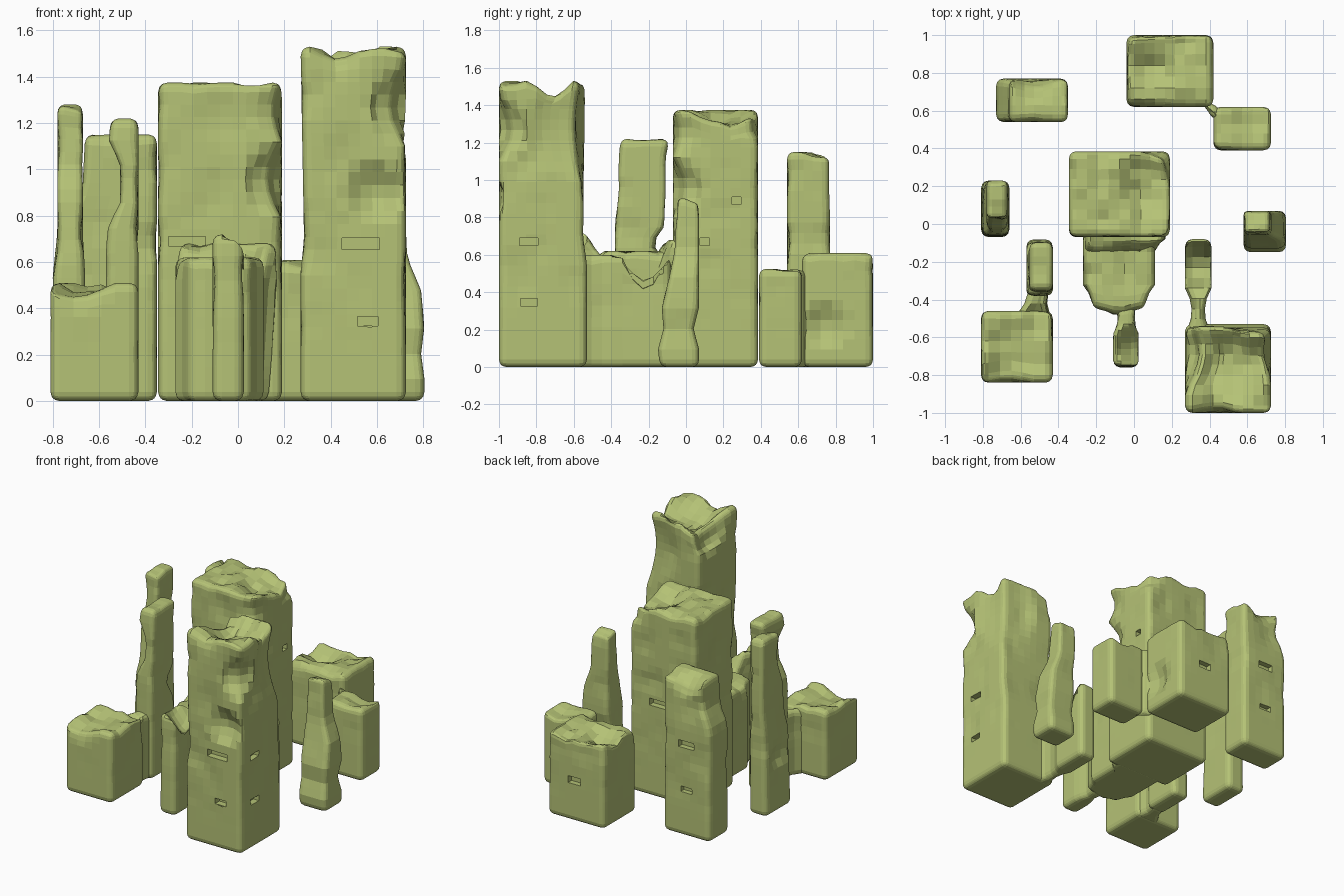
import bpy, bmesh
from mathutils import Vector, noise

mat = bpy.data.materials.new("moss_stone")
mat.diffuse_color = (0.46, 0.54, 0.18, 1)


def clamp(v, a, b):
    return max(a, min(b, v))


def cuts(a, b, r, step):
    """Cut positions along one axis: tight at the rounded edges, even between."""
    n = max(1, round((b - a - 2 * r) / step))
    mid = [a + r + (b - a - 2 * r) * i / n for i in range(n + 1)]
    return [a + r * 0.42] + mid + [b - r * 0.42]


def level_at(levels, z):
    """Footprint (x0, x1, y0, y1) interpolated at height z."""
    if z <= levels[0][0]:
        return levels[0][1:]
    for p, q in zip(levels, levels[1:]):
        if z <= q[0]:
            t = (z - p[0]) / (q[0] - p[0])
            return [a + (b - a) * t for a, b in zip(p[1:], q[1:])]
    return levels[-1][1:]


def block(name, foot, h, levels=None, dents=(), windows=(), rough=0.05, r=0.04):
    """Worn rounded block. dents: (centre, radius, push), centre z None = full height.
    windows: (centre, size)."""
    x0, x1, y0, y1 = foot
    lo, hi = Vector((x0, y0, 0)), Vector((x1, y1, h))
    bm = bmesh.new()
    bmesh.ops.create_cube(bm, size=1)
    for v in bm.verts:
        v.co = Vector([lo[i] + (v.co[i] + 0.5) * (hi[i] - lo[i]) for i in range(3)])
    for i in range(3):
        n = Vector((0, 0, 0))
        n[i] = 1
        for c in cuts(lo[i], hi[i], r, 0.055):
            p = Vector((0, 0, 0))
            p[i] = c
            bmesh.ops.bisect_plane(bm, geom=bm.verts[:] + bm.edges[:] + bm.faces[:],
                                   plane_co=p, plane_no=n)
    levels = levels or [(0, *foot)]
    for v in bm.verts:
        # round the edges
        inner = Vector([clamp(v.co[i], lo[i] + r, hi[i] - r) for i in range(3)])
        p = inner + (v.co - inner).normalized() * r
        u, w, z = (p.x - x0) / (x1 - x0), (p.y - y0) / (y1 - y0), p.z
        # follow the height profile
        a, b, c, e = level_at(levels, z)
        p.x, p.y = a + u * (b - a), c + w * (e - c)
        # wear on the sides and the crown
        k = noise.noise(p * 6 + Vector((3.1, 1.7, 0.4)))
        side = max(0, k) * 0.022 * clamp((z - 0.15) / 0.5, 0, 1)
        p.x += side * (1 - 2 * u)
        p.y += side * (1 - 2 * w)
        top = clamp((z - h + 0.15) / 0.15, 0, 1)
        p.z -= top * rough * max(0, noise.noise(Vector((p.x, p.y, 0)) * 9) + 0.1) * 1.6
        q = p.copy()
        for centre, rad, push in dents:
            cz = q.z if centre[2] is None else centre[2]
            s = (q - Vector((centre[0], centre[1], cz))).length / rad
            if s < 1:
                p += Vector(push) * (1 - s * s)
        v.co = p
    bmesh.ops.recalc_face_normals(bm, faces=bm.faces[:])
    me = bpy.data.meshes.new(name)
    bm.to_mesh(me)
    bm.free()
    ob = bpy.data.objects.new(name, me)
    bpy.context.collection.objects.link(ob)
    # small window recesses
    cutters = []
    for centre, size in windows:
        bpy.ops.mesh.primitive_cube_add(size=1, location=centre)
        cut = bpy.context.object
        cut.scale = size
        cut.hide_render = True
        m = ob.modifiers.new("window", 'BOOLEAN')
        m.operation, m.object, m.solver = 'DIFFERENCE', cut, 'EXACT'
        cutters.append(cut)
    if cutters:
        dg = bpy.context.evaluated_depsgraph_get()
        new = bpy.data.meshes.new_from_object(ob.evaluated_get(dg))
        ob.modifiers.clear()
        ob.data = new
        for cut in cutters:
            bpy.data.objects.remove(cut)
    ob.data.materials.clear()
    ob.data.materials.append(mat)
    return ob


# tall front-right tower with a broken crown
block("tall_tower", (0.27, 0.725, -1.0, -0.53), 1.53,
      levels=[(0, 0.27, 0.725, -1.0, -0.53), (0.55, 0.27, 0.725, -1.0, -0.53),
              (0.7, 0.285, 0.725, -1.0, -0.55), (1.53, 0.27, 0.725, -1.0, -0.54)],
      dents=[((0.5, -0.75, 1.53), 0.2, (0, 0, -0.11)),
             ((0.43, -1.0, 1.53), 0.11, (0, 0.02, -0.05)),
             ((0.72, -0.70, 1.53), 0.12, (-0.02, 0, -0.08)),
             ((0.28, -0.68, 1.5), 0.2, (0.07, 0, -0.08)),
             ((0.725, -0.54, 1.3), 0.3, (-0.05, -0.05, 0)),
             ((0.72, -1.0, 1.27), 0.15, (-0.06, 0.06, 0)),
             ((0.59, -1.0, 0.9), 0.13, (0, 0.06, 0))],
      windows=[((0.56, -0.99, 0.345), (0.09, 0.08, 0.04)),
               ((0.53, -0.99, 0.68), (0.16, 0.08, 0.05)),
               ((0.72, -0.84, 0.345), (0.08, 0.09, 0.04)),
               ((0.72, -0.84, 0.67), (0.08, 0.1, 0.04))], rough=0.02)

# low broken wall behind the tall tower
block("broken_wall", (0.27, 0.41, -0.6, -0.08), 0.6,
      dents=[((0.34, -0.22, 0.6), 0.135, (0, 0, -0.22)),
             ((0.27, -0.46, None), 0.12, (0.035, 0, 0)),
             ((0.41, -0.46, None), 0.12, (-0.035, 0, 0))], rough=0.03)

# central keep and its front wings
block("central_keep", (-0.345, 0.19, -0.07, 0.385), 1.375,
      dents=[((0.1, 0.2, 1.375), 0.2, (0, 0, -0.07)),
             ((0.19, -0.07, 0.95), 0.16, (-0.05, 0.05, 0)),
             ((0.19, -0.07, 1.25), 0.12, (-0.03, 0.03, 0)),
             ((0.19, 0.38, 1.33), 0.12, (-0.03, -0.03, -0.03))],
      windows=[((-0.22, -0.07, 0.69), (0.16, 0.06, 0.04)),
               ((0.19, 0.1, 0.67), (0.08, 0.05, 0.04)),
               ((0.19, 0.27, 0.89), (0.08, 0.05, 0.04)),
               ((-0.34, 0.15, 0.69), (0.08, 0.1, 0.05)),
               ((-0.05, 0.38, 0.69), (0.15, 0.08, 0.05))], rough=0.03)
block("keep_flare", (-0.27, 0.17, -0.22, 0.0), 0.68,
      levels=[(0, -0.27, 0.13, -0.2, 0), (0.5, -0.27, 0.17, -0.22, 0),
              (0.68, -0.25, 0.17, -0.11, 0)],
      dents=[((0.17, -0.22, None), 0.14, (-0.06, 0.04, 0))])
block("front_hall", (-0.27, 0.11, -0.48, -0.05), 0.62,
      dents=[((-0.27, -0.48, None), 0.15, (0.05, 0.03, 0)),
             ((0.11, -0.48, None), 0.15, (-0.05, 0.03, 0))], rough=0.02)
block("front_buttress", (-0.11, 0.025, -0.76, -0.42), 0.72,
      levels=[(0, -0.11, 0.025, -0.76, -0.42), (0.55, -0.11, 0.025, -0.76, -0.42),
              (0.72, -0.11, 0.025, -0.75, -0.54)],
      dents=[((0.025, -0.64, 0.72), 0.12, (0, 0, -0.13)),
             ((-0.11, -0.5, None), 0.08, (0.025, 0, 0)),
             ((0.025, -0.5, None), 0.08, (-0.025, 0, 0))], rough=0.01)

# right pillar, wide at the base
block("right_pillar", (0.58, 0.805, -0.15, 0.08), 0.9,
      levels=[(0, 0.58, 0.805, -0.14, 0.07), (0.1, 0.58, 0.805, -0.15, 0.07),
              (0.2, 0.58, 0.79, -0.12, 0.04), (0.32, 0.58, 0.805, -0.13, 0.07),
              (0.48, 0.58, 0.79, -0.09, 0.07), (0.62, 0.58, 0.73, -0.06, 0.07),
              (0.9, 0.58, 0.72, -0.05, 0.07)], rough=0.02)

# low front-left block with its thin tower
block("left_block", (-0.81, -0.43, -0.84, -0.46), 0.51,
      dents=[((-0.68, -0.8, 0.51), 0.13, (0, 0.02, -0.05)),
             ((-0.62, -0.62, 0.51), 0.13, (0, 0, -0.04))], rough=0.03)
block("left_block_neck", (-0.63, -0.44, -0.52, -0.32), 0.48,
      dents=[((-0.63, -0.34, None), 0.15, (0.07, 0, 0)),
             ((-0.44, -0.41, None), 0.08, (-0.02, 0, 0))])
block("left_thin_tower", (-0.57, -0.43, -0.38, -0.08), 1.22,
      levels=[(0, -0.57, -0.43, -0.38, -0.08), (0.55, -0.57, -0.43, -0.38, -0.1),
              (0.66, -0.57, -0.43, -0.38, -0.18), (0.76, -0.56, -0.43, -0.38, -0.11),
              (0.85, -0.51, -0.43, -0.37, -0.11), (1.04, -0.51, -0.43, -0.36, -0.11),
              (1.11, -0.56, -0.43, -0.36, -0.11), (1.22, -0.55, -0.43, -0.35, -0.09)],
      rough=0.02)

# far-left thin spire
block("left_spire", (-0.81, -0.66, -0.07, 0.23), 1.28,
      levels=[(0, -0.81, -0.66, -0.07, 0.23), (0.55, -0.80, -0.66, -0.06, 0.23),
              (0.72, -0.78, -0.67, -0.05, 0.23), (0.9, -0.78, -0.67, -0.02, 0.23),
              (1.0, -0.78, -0.67, 0.02, 0.23), (1.28, -0.78, -0.67, 0.03, 0.23)],
      dents=[((-0.8, 0.08, 0.4), 0.1, (0.03, 0, 0))], rough=0.02)

# rear-left slab
block("rear_slab", (-0.73, -0.35, 0.54, 0.77), 1.15,
      levels=[(0, -0.73, -0.35, 0.54, 0.77), (0.8, -0.73, -0.35, 0.54, 0.77),
              (0.95, -0.67, -0.35, 0.54, 0.765), (1.15, -0.66, -0.35, 0.54, 0.765)],
      dents=[((-0.53, 0.78, 1.15), 0.13, (0, -0.03, -0.07))],
      windows=[((-0.54, 0.77, 0.67), (0.12, 0.08, 0.05)),
               ((-0.54, 0.77, 0.34), (0.09, 0.08, 0.04))], rough=0.02)

# low rear hall and the side room joined to it
block("rear_hall", (-0.04, 0.42, 0.62, 1.0), 0.61,
      dents=[((0.1, 0.85, 0.61), 0.15, (0, 0, -0.06)),
             ((0.42, 0.74, 0.22), 0.12, (-0.05, 0, 0))],
      windows=[((0.2, 1.0, 0.3), (0.1, 0.08, 0.05))], rough=0.04)
block("hall_neck", (0.36, 0.5, 0.52, 0.68), 0.52,
      dents=[((0.5, 0.68, None), 0.13, (-0.05, -0.05, 0)),
             ((0.36, 0.52, None), 0.1, (0.04, 0.04, 0))])
block("side_room", (0.42, 0.725, 0.39, 0.62), 0.525,
      dents=[((0.62, 0.56, 0.525), 0.1, (0, 0, -0.04))], rough=0.01)
